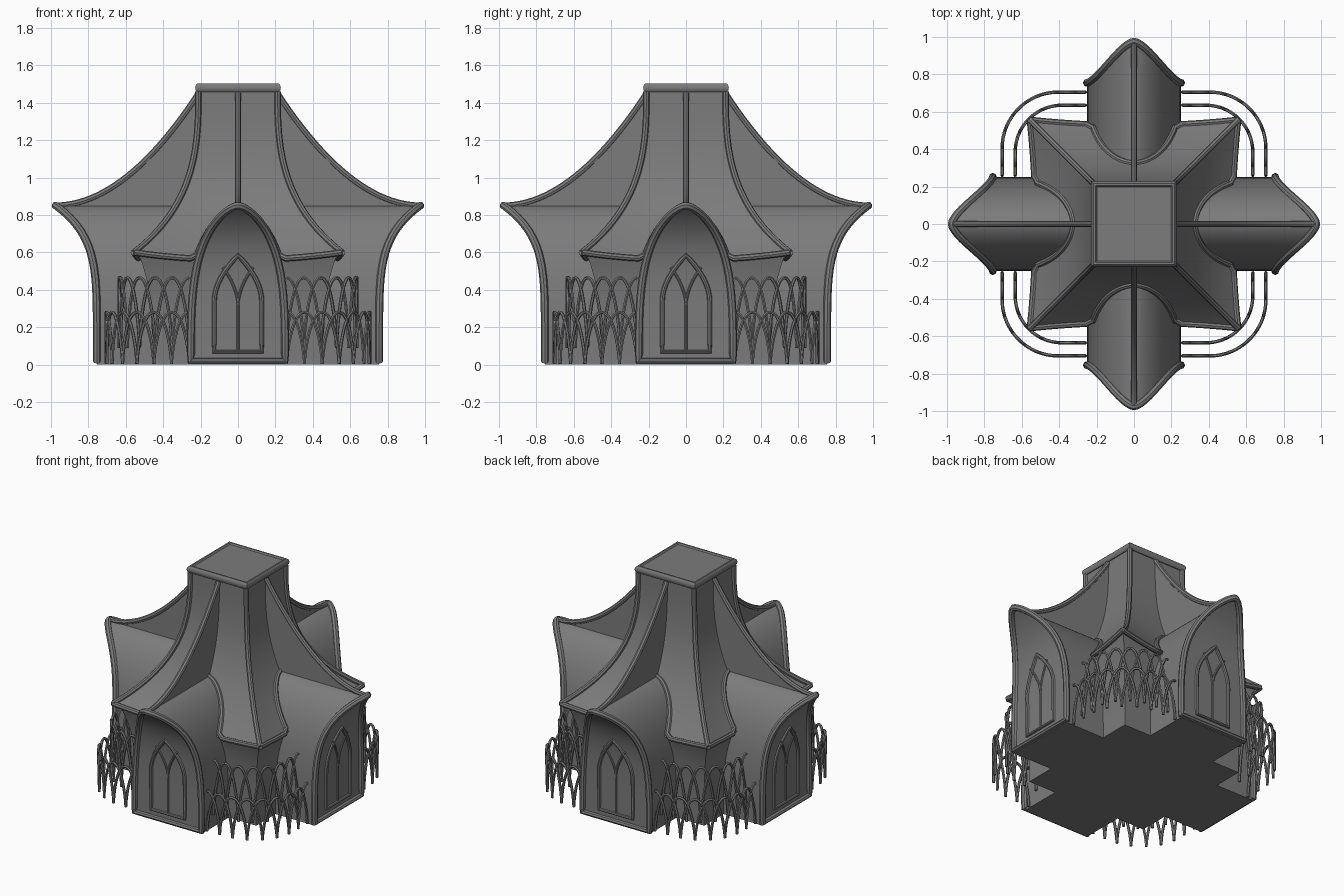
import bpy, math

cube = bpy.data.objects.get("Cube")
if cube:
    bpy.data.objects.remove(cube, do_unlink=True)

GREY = (0.2, 0.2, 0.2, 1)
stone = bpy.data.materials.new("stone_grey")
stone.use_nodes = True
stone.diffuse_color = GREY
stone.node_tree.nodes["Principled BSDF"].inputs["Base Color"].default_value = GREY
SIDES = ("front", "left", "back", "right")
parts = []


def place(name, mesh, copies=4):
    """Add the mesh once, or turned to each of the four sides."""
    mesh.materials.clear()
    mesh.materials.append(stone)
    for k in range(copies):
        label = name if copies == 1 else SIDES[k] + "_" + name
        ob = bpy.data.objects.new(label, mesh if k == 0 else mesh.copy())
        ob.rotation_euler.z = k * math.pi / 2
        bpy.context.collection.objects.link(ob)
        parts.append(ob)


def solid(name, verts, faces, copies=4):
    mesh = bpy.data.meshes.new(name)
    mesh.from_pydata(verts, [], faces)
    mesh.validate()
    place(name, mesh, copies)


def tubes(name, paths, radius, cyclic=False, copies=4, sides=2):
    curve = bpy.data.curves.new(name, "CURVE")
    curve.dimensions = "3D"
    curve.bevel_depth = radius
    curve.bevel_resolution = sides
    curve.use_fill_caps = True
    for path in paths:
        spline = curve.splines.new("POLY")
        spline.points.add(len(path) - 1)
        for point, co in zip(spline.points, path):
            point.co = (*co, 1)
        spline.use_cyclic_u = cyclic
    temp = bpy.data.objects.new(name, curve)
    bpy.context.collection.objects.link(temp)
    graph = bpy.context.evaluated_depsgraph_get()
    mesh = bpy.data.meshes.new_from_object(temp.evaluated_get(graph))
    bpy.data.objects.remove(temp, do_unlink=True)
    place(name, mesh, copies)


def steps(a, b, n):
    return [a + (b - a) * i / n for i in range(n + 1)]


# Shape rules shared by the parts
APEX, EAVE, TOP = 0.85, 0.56, 1.46


def vault_x(z):
    return 0.252 * max(0, 1 - (z / APEX) ** 3.5) ** 0.65


def gable_y(z):
    return -(0.755 + 0.22 * (z / APEX) ** 5.4)


def roof_point(u, z):
    t = (TOP - z) / (TOP - EAVE)
    r = 0.212 + 0.345 * t ** 2.8
    bow = t ** 4
    return (u * r, -(r - 0.03 * (1 - u * u) * bow), z + 0.04 * u * u * bow)


def wall_point(u, z):
    t = z / EAVE
    r = 0.46 + 0.075 * t ** 4
    return (u * r, -(r - 0.03 * (1 - u * u) * t ** 4), z + 0.04 * u * u * t ** 4)


def sheet(name, rule, heights, columns=12):
    us = steps(-1, 1, columns)
    verts = [rule(u, z) for z in heights for u in us]
    w = columns + 1
    faces = [(j * w + i, j * w + i + 1, (j + 1) * w + i + 1, (j + 1) * w + i)
             for j in range(len(heights) - 1) for i in range(columns)]
    solid(name, verts, faces)


# Central body, flared roof and floor
sheet("roof", roof_point, steps(EAVE, TOP, 24))
sheet("wall", wall_point, steps(0, EAVE, 10))
c = 0.46
solid("floor", [(-c, -c, 0), (-c, c, 0), (c, c, 0), (c, -c, 0)], [(0, 1, 2, 3)], 1)

# Vaulted arms with outward curving gables
zs = [APEX * math.sin(a) for a in steps(0, math.pi / 2, 24)]
verts, faces = [], []
for z in zs:
    x, y = vault_x(z), gable_y(z)
    verts += [(-x, y, z), (x, y, z), (x, -0.2, z), (-x, -0.2, z)]
for i in range(len(zs) - 1):
    a, b = 4 * i, 4 * i + 4
    faces += [(a + k, a + (k + 1) % 4, b + (k + 1) % 4, b + k) for k in range(3)]
    faces.append((a + 3, a, b, b + 3))
faces.append((3, 2, 1, 0))
solid("vault_arm", verts, faces)

# Rounded gable frame
edge = [max(z, 0.02) for z in zs]
gable = [(vault_x(z), gable_y(z), z) for z in edge]
gable += [(-x, y, z) for x, y, z in gable[-2::-1]]
tubes("gable_frame", [gable], 0.021, cyclic=True)

# Eave trim that climbs over the vault
trim = [roof_point(u, EAVE) for u in steps(1, 0.46, 8)]
for z in steps(EAVE + 0.02, APEX, 16):
    r = -roof_point(0, z)[1]
    trim.append(roof_point(vault_x(z) / r, z))
trim += [(-x, y, z) for x, y, z in trim[-2::-1]]
tubes("eave_trim", [trim], 0.017)

# Corner ridges and tower cap
tubes("corner_ridge", [[roof_point(1, z) for z in steps(EAVE, TOP, 24)]], 0.017)
h = 0.212
tubes("cap_rim", [[(-h, -h, 1.48), (h, -h, 1.48), (h, h, 1.48), (-h, h, 1.48)]],
      0.024, cyclic=True, copies=1, sides=3)
solid("cap_plate", [(-h, -h, 1.495), (h, -h, 1.495), (h, h, 1.495), (-h, h, 1.495)],
      [(0, 1, 2, 3)], 1)

# Upright fins from the tower to the gable tips
sweep = [(0, -(0.21 + 0.765 * s), 0.85 + 0.6 * (1 - s) ** 1.95) for s in steps(0, 1, 24)]
tubes("fin_ridge", [sweep], 0.017)
verts = [(x, y, q) for _, y, z in sweep for x, q in
         ((-0.008, 0.84), (0.008, 0.84), (0.008, z), (-0.008, z))]
faces = [(4 * i + k, 4 * i + (k + 1) % 4, 4 * i + 4 + (k + 1) % 4, 4 * i + 4 + k)
         for i in range(len(sweep) - 1) for k in range(4)]
solid("fin", verts, faces)

# Pointed windows with forked tracery
half = [(0.127, z) for z in steps(0.07, 0.34, 4)]
half += [(0.127 * (1 - t ** 1.9), 0.34 + 0.245 * t) for t in steps(0, 1, 10)[1:]]
outline = half + [(-x, z) for x, z in half[-2::-1]]
tubes("window_frame", [[(x, gable_y(z), z) for x, z in outline]], 0.013, cyclic=True)
fork = [[(m * 0.08 * s ** 1.8, gable_y(z), z) for s in steps(0, 1, 8)
         for z in [0.32 + 0.2 * s]] for m in (-1, 1)]
fork.append([(0, gable_y(z), z) for z in steps(0.07, 0.33, 4)])
tubes("window_tracery", fork, 0.008)


# Interlaced arch fences around the corners
def fence(name, reach, bend, base, height, count):
    line, arc = reach - bend - 0.26, bend * math.pi / 2
    total = 2 * line + arc

    def along(s):
        if s <= line:
            return 0.26 + s, -reach
        if s >= line + arc:
            return reach, -0.26 - (total - s)
        a = (s - line) / bend
        mid = reach - bend
        return mid + bend * math.sin(a), -mid - bend * math.cos(a)

    gap = total / count
    paths = []
    for i in range(count + 1):
        path = []
        for a in steps(-math.pi / 2, math.pi / 2, 20):
            v = math.sin(a)
            s = (i + v) * gap
            if -0.0001 <= s <= total + 0.0001:
                rise = max(0, 1 - abs(v) ** 2.2) ** 0.7
                path.append((*along(s), base + height * rise))
        paths.append(path)
    tubes(name, paths, 0.009, sides=1)


fence("lower_fence", 0.705, 0.3, 0.005, 0.275, 8)
fence("upper_fence", 0.635, 0.25, 0.09, 0.375, 7)

# Smooth curved surfaces while keeping the creases
bpy.ops.object.select_all(action="DESELECT")
for ob in parts:
    ob.select_set(True)
bpy.context.view_layer.objects.active = parts[0]
bpy.ops.object.shade_smooth_by_angle(angle=math.radians(35))
